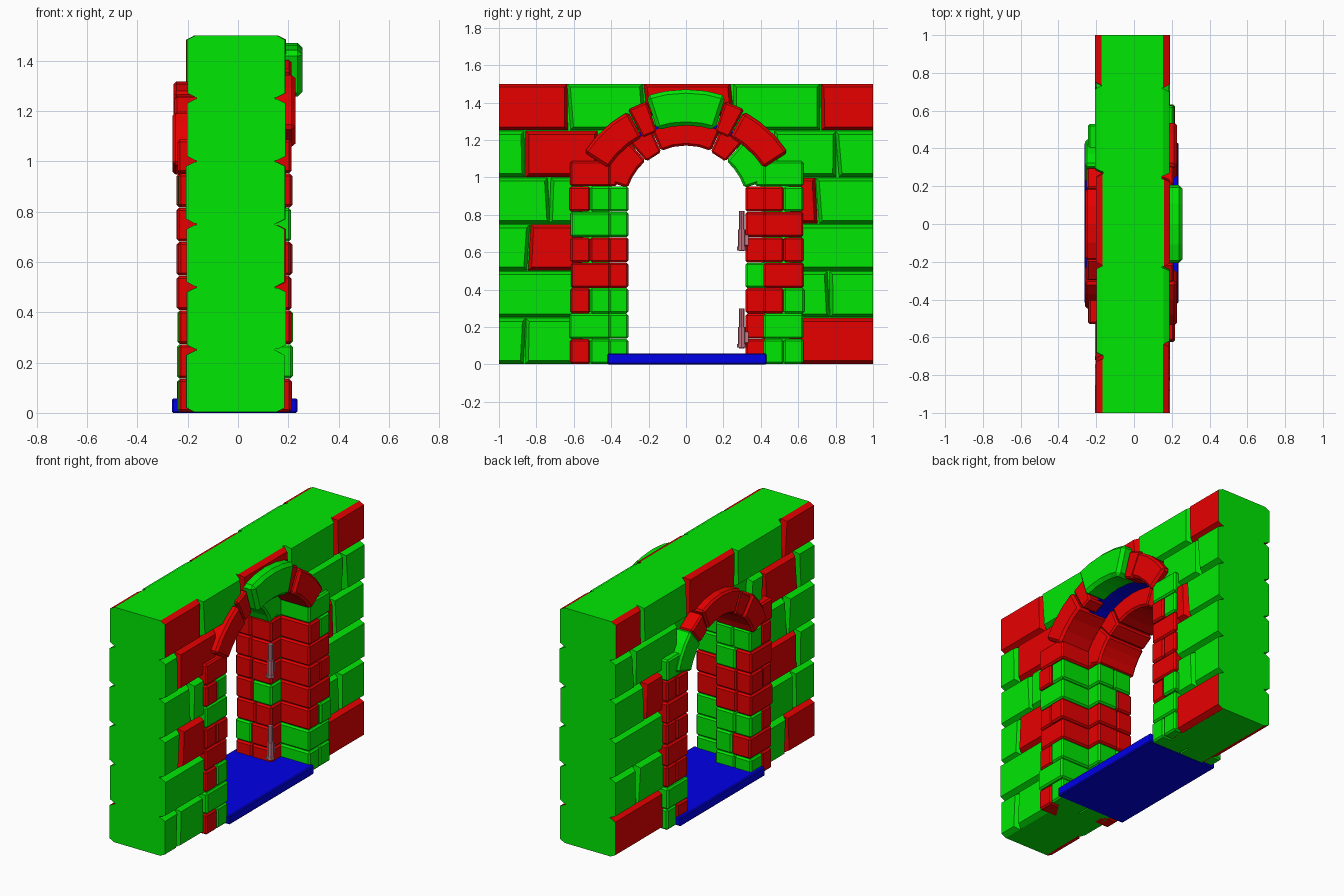
import bpy, bmesh, math, random
from math import sin, cos, radians

if "Cube" in bpy.data.objects:
    bpy.data.objects.remove(bpy.data.objects["Cube"])

random.seed(4)

def mat(name, c):
    m = bpy.data.materials.new(name)
    m.diffuse_color = (*c, 1)
    m.use_nodes = True
    m.node_tree.nodes["Principled BSDF"].inputs["Base Color"].default_value = m.diffuse_color
    return m

RED = mat("red_stone", (0.80, 0.0, 0.0))
GREEN = mat("green_stone", (0.0, 0.80, 0.001))
BLUE = mat("blue_stone", (0.0, 0.0, 0.80))
PINK = mat("pink_metal", (0.58, 0.20, 0.25))
COL = {"r": RED, "g": GREEN, "b": BLUE}

def finish(bm, name, mats):
    bmesh.ops.recalc_face_normals(bm, faces=bm.faces)
    me = bpy.data.meshes.new(name)
    bm.to_mesh(me)
    bm.free()
    for m in mats:
        me.materials.append(m)
    ob = bpy.data.objects.new(name, me)
    bpy.context.collection.objects.link(ob)
    return ob

def extrude(pts, x0, x1):
    """Prism from a (y, z) outline between two x planes."""
    bm = bmesh.new()
    a = [bm.verts.new((x0, y, z)) for y, z in pts]
    b = [bm.verts.new((x1, y, z)) for y, z in pts]
    bm.faces.new(a)
    bm.faces.new(b[::-1])
    for i in range(len(a)):
        j = (i + 1) % len(a)
        bm.faces.new((a[i], b[i], b[j], a[j]))
    bmesh.ops.recalc_face_normals(bm, faces=bm.faces)
    return bm

def stone(name, pts, x0, x1, m, bev=0.010):
    """Chamfered block."""
    bm = extrude(pts, x0, x1)
    ed = [e for e in bm.edges if e.calc_face_angle(0) > 0.7]
    bmesh.ops.bevel(bm, geom=ed, offset=bev, segments=1, affect='EDGES', profile=0.5)
    return finish(bm, name, [m])

def rect(y0, y1, z0, z1):
    y0, y1 = min(y0, y1), max(y0, y1)
    return [(y0, z0), (y1, z0), (y1, z1), (y0, z1)]

def sector(cz, r0, r1, a0, a1, n):
    """Arch stone outline, angles in degrees from straight up."""
    A = [radians(a0 + (a1 - a0) * i / n) for i in range(n + 1)]
    return ([(r0 * sin(a), cz + r0 * cos(a)) for a in A] +
            [(r1 * sin(a), cz + r1 * cos(a)) for a in reversed(A)])

# Wall core: two layers with stepped arched openings
BASE = 0.003
def core(name, half, cz, r, x0, x1):
    a = math.asin(half / r)
    arc = [(r * sin(a - 2 * a * i / 12), cz + r * cos(a - 2 * a * i / 12)) for i in range(13)]
    pts = [(-1, BASE), (-1, 1.5), (1, 1.5), (1, BASE), (half, BASE)] + arc + [(-half, BASE)]
    finish(extrude(pts, x0, x1), name, [GREEN])

core("wall_core_narrow", 0.41, 0.842, 0.415, -0.165, 0)
core("wall_core_wide", 0.50, 0.78, 0.53, 0, 0.148)

# Face slabs, chamfered on the outer face only
def slab(row, y0, y1, c, side):
    z0, z1 = row * 0.25 + 0.003, row * 0.25 + 0.247
    if row == 5:
        z1 = 1.5
        if abs(y0 + y1) < 0.2:
            z0 = 1.33 if side > 0 else 1.26
    t = random.uniform(-0.012, 0.012)
    fix = lambda y, d: y if abs(y) > 0.99 else y + d
    pts = [(fix(y0, 0.003 + t), z0), (fix(y1, -0.003 + t), z0),
           (fix(y1, -0.003 - t), z1), (fix(y0, 0.003 - t), z1)]
    back = 0.145 if side > 0 else -0.162
    front = 0.188 if side > 0 else -0.203
    front += random.uniform(-0.004, 0.004)
    bm = extrude(pts, back, front)
    ed = [e for e in bm.edges
          if all(abs(v.co.x - front) < 1e-5 for v in e.verts)
          and not all(abs(v.co.y) > 0.999 for v in e.verts)]
    bmesh.ops.bevel(bm, geom=ed, offset=0.017, segments=1, affect='EDGES')
    # deepen the joints
    for v in bm.verts:
        if 0.01 < abs(v.co.x - front) < 0.022:
            v.co.x = front - side * 0.033
    # wall ends and wall top are green
    for f in bm.faces:
        p = f.calc_center_median()
        if abs(p.y) > 0.999 or p.z > 1.499:
            f.material_index = 1
    finish(bm, "wall_slab", [COL[c], GREEN])

# (row, y0, y1, colour)
P, Q = 0.47, 0.55
slabs = [(0, -1, -.86, 'g'), (0, -.86, -Q, 'g'), (0, Q, 1, 'r'),
         (1, -1, -Q, 'g'), (1, Q, .765, 'g'), (1, .765, 1, 'g'),
         (2, -1, -.84, 'g'), (2, -.84, -Q, 'r'), (2, Q, 1, 'g'),
         (3, -1, -.73, 'g'), (3, -.73, -Q, 'g'), (3, Q, .70, 'r'), (3, .70, 1, 'g'),
         (4, -1, -.86, 'g'), (4, -.86, -P, 'r'), (4, P, .805, 'g'), (4, .805, 1, 'g'),
         (5, -1, -.63, 'r'), (5, -.63, -.22, 'g'), (5, -.22, .25, 'r'),
         (5, .25, .72, 'g'), (5, .72, 1, 'r')]
# other face: same courses, reaching in to its narrower opening
L, K = 0.45, 0.36
back_slabs = [(0, -1, -.72, 'r'), (0, -.72, -L, 'g'), (0, L, 1, 'r'),
              (1, -1, -.8, 'g'), (1, -.8, -L, 'g'), (1, L, .78, 'g'), (1, .78, 1, 'g'),
              (2, -1, -.84, 'g'), (2, -.84, -L, 'r'), (2, L, 1, 'g'),
              (3, -1, -.73, 'g'), (3, -.73, -L, 'g'), (3, L, .70, 'r'), (3, .70, 1, 'g'),
              (4, -1, -.84, 'g'), (4, -.84, -.5, 'r'), (4, -.5, -K, 'g'),
              (4, K, .805, 'g'), (4, .805, 1, 'g'),
              (5, -1, -.70, 'r'), (5, -.70, -.22, 'g'), (5, -.22, .27, 'r'),
              (5, .27, .73, 'g'), (5, .73, 1, 'r')]
for s in slabs:
    slab(*s, 1)
for s in back_slabs:
    slab(*s, -1)

# Jambs: per course (outer, middle, inner, far side) colours; '-' = joined
H = 0.136
left = ["rggr", "g-gr", "rggr", "r-rr", "rrrr", "g-gr", "rggr", "r-rr"]
right = ["ggrg", "g-rg", "grrr", "r-gr", "rrrr", "r-rr", "grrr", "g-gg"]
for s, rows, d in ((-1, left, 0), (1, right, 0.01)):
    for i, (A, B, C, D) in enumerate(rows):
        z0, z1 = i * H + 0.001, (i + 1) * H - 0.001
        if i == 0:
            z0 = BASE
        j = random.uniform(-0.004, 0.004)
        o, m, n, k = [s * (v + d) for v in (0.62 + j, 0.512, 0.405, 0.308)]
        if B == '-':
            stone("outer_jamb_stone", rect(n, o, z0, z1), 0, 0.214 + j, COL[A])
        else:
            stone("outer_jamb_stone", rect(m, o, z0, z1), 0.08, 0.214 + j, COL[A])
            stone("outer_jamb_stone", rect(n, m, z0, z1), 0, 0.212 - j, COL[B])
        if i == 7:
            k = s * 0.37
        e = s * 0.43
        stone("inner_jamb_stone", rect(k, e, z0, z1), -0.12 + 4 * j, 0.012, COL[C])
        if i % 2:
            stone("inner_jamb_stone", rect(k, s * 0.53, z0, z1), -0.24 + j, -0.12 + 4 * j, COL[D])
        else:
            stone("inner_jamb_stone", rect(k, e, z0, z1), -0.24 + j, -0.12 + 4 * j, COL[C])
            stone("inner_jamb_stone", rect(e, s * 0.525, z0, z1), -0.237, -0.12, COL[D])

# Inner arch ring
CZ = 0.842
stone("inner_keystone", sector(CZ, 0.328, 0.475, -24, 24, 4), -0.257, 0.012, RED, 0.012)
for s, c in ((-1, RED), (1, GREEN)):
    stone("inner_arch_small_stone", sector(CZ, 0.322, 0.46, s * 24.3, s * 41, 1), -0.252, 0.016, RED)
    stone("inner_arch_side_stone", sector(CZ, 0.328, 0.475, s * 41.3, s * 72, 3), -0.26, 0.012, c, 0.012)

# Outer arch ring
CZ = 0.78
stone("outer_keystone", sector(CZ, 0.497, 0.69, -18, 18, 4), 0.10, 0.257, GREEN, 0.02)
for s in (-1, 1):
    stone("outer_arch_small_stone", sector(CZ, 0.49, 0.66, s * 18.5, s * 28, 1), 0.10, 0.212, RED)
    stone("outer_arch_side_stone", sector(CZ, 0.495, 0.65, s * 28.5, s * 57, 3), 0, 0.228, RED, 0.015)

# Soffit lining and threshold
finish(extrude(sector(CZ, 0.503, 0.54, -32, 32, 8), 0.002, 0.14), "soffit_lining", [BLUE])
stone("threshold", rect(-0.42, 0.43, 0, 0.058), -0.263, 0.236, BLUE, 0.006)

# Hinge pins on the right jamb step
def cyl(name, r, z0, z1):
    bm = bmesh.new()
    bmesh.ops.create_cone(bm, cap_ends=True, segments=8, radius1=r, radius2=r, depth=z1 - z0)
    bmesh.ops.translate(bm, verts=bm.verts, vec=(0.02, 0.298, (z0 + z1) / 2))
    finish(bm, name, [PINK])

for z in (0.085, 0.605):
    cyl("hinge_pin", 0.015, z, z + 0.215)
    cyl("hinge_sleeve", 0.021, z + 0.02, z + 0.115)
    cyl("hinge_collar", 0.025, z + 0.005, z + 0.025)
    stone("hinge_bracket", rect(0.30, 0.335, z + 0.03, z + 0.09), 0.012, 0.026, PINK, 0.002)
